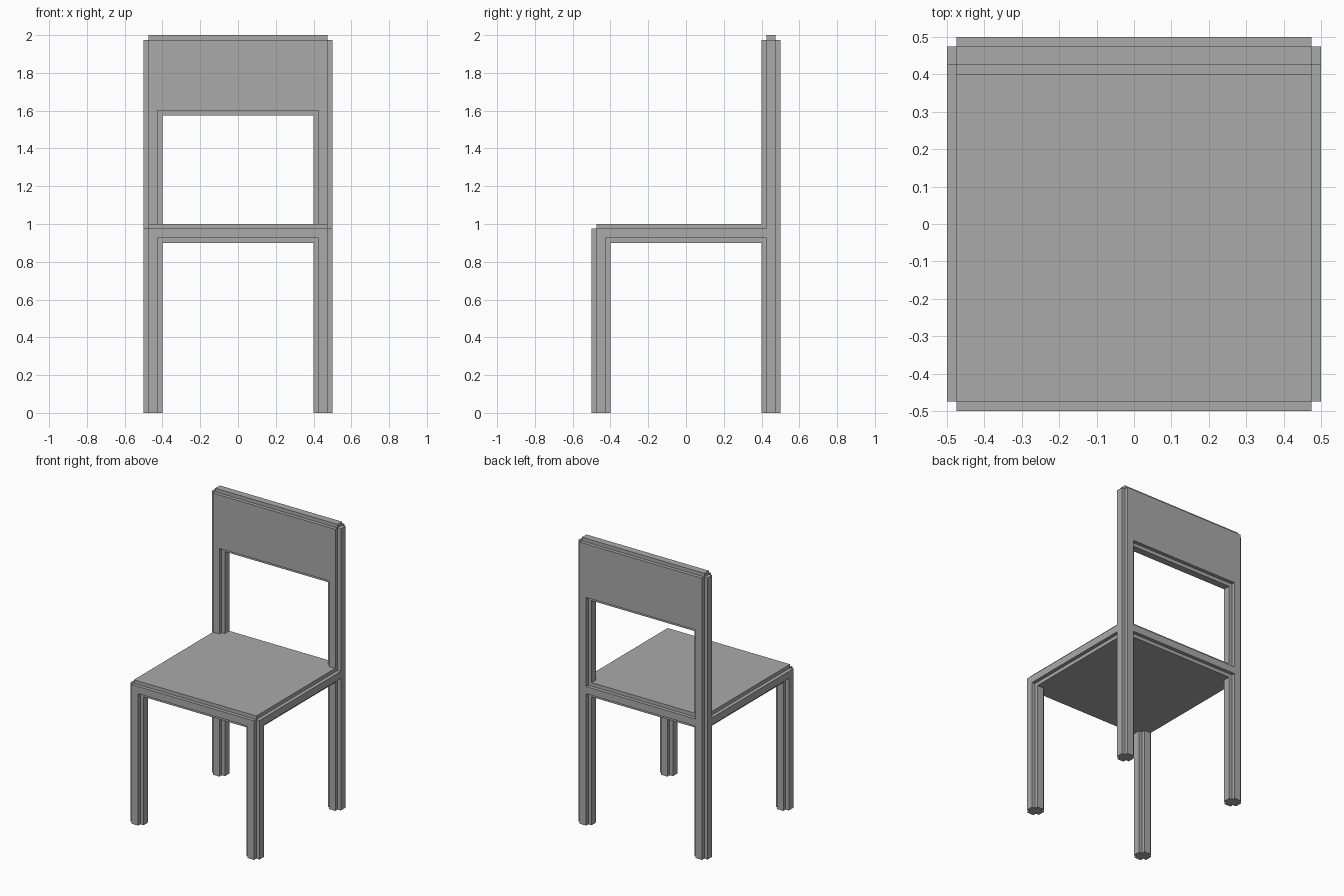
import bpy
import bmesh

if "Cube" in bpy.data.objects:
    bpy.data.objects.remove(bpy.data.objects["Cube"], do_unlink=True)

STEP = 0.025   # width of the square rebate along every edge
HALF = 0.5     # half the seat width
BAR = 0.1      # thickness of every leg, seat and back member

grey = bpy.data.materials.new("plain_grey")
grey.use_nodes = True
COLOUR = (0.4, 0.4, 0.4, 1)
grey.diffuse_color = COLOUR
grey.node_tree.nodes["Principled BSDF"].inputs["Base Color"].default_value = COLOUR


def rect_outline(hx, hy):
    return [(-hx, -hy), (hx, -hy), (hx, hy), (-hx, hy)]


def cross_outline(hx, hy):
    """Rectangle with a square notch cut from each corner."""
    ix, iy = hx - STEP, hy - STEP
    quarter = [(ix, hy), (ix, iy), (hx, iy)]
    points = []
    for sx, sy in ((1, 1), (1, -1), (-1, -1), (-1, 1)):
        corner = [(sx * x, sy * y) for x, y in quarter]
        points += corner if sx * sy > 0 else corner[::-1]
    return points[::-1]


def prism(bm, outline, z0, z1):
    """Extrude a flat outline from z0 up to z1."""
    base = bm.faces.new([bm.verts.new((x, y, z0)) for x, y in outline])
    result = bmesh.ops.extrude_face_region(bm, geom=[base], use_keep_orig=True)
    top = [v for v in result["geom"] if isinstance(v, bmesh.types.BMVert)]
    bmesh.ops.translate(bm, verts=top, vec=(0, 0, z1 - z0))


def make_part(name, layers, x=0, y=0):
    bm = bmesh.new()
    for layer in layers:
        prism(bm, *layer)
    bmesh.ops.recalc_face_normals(bm, faces=bm.faces)
    mesh = bpy.data.meshes.new(name)
    bm.to_mesh(mesh)
    bm.free()
    mesh.materials.append(grey)
    part = bpy.data.objects.new(name, mesh)
    part.location = (x, y, 0)
    bpy.context.collection.objects.link(part)


def slab(name, hx, hy, z0, z1, y=0):
    """Slab with every edge rebated: a cross-shaped layer around a core."""
    make_part(name, [(rect_outline(hx - STEP, hy - STEP), z0, z1),
                     (cross_outline(hx, hy), z0 + STEP, z1 - STEP)], y=y)


def post(name, x, y, z0, z1):
    make_part(name, [(cross_outline(BAR / 2, BAR / 2), z0, z1)], x, y)


SEAT_TOP, SEAT_BASE = 1.0, 1.0 - BAR
BACK_BASE, BACK_TOP = 1.575, 2.0
INSET = HALF - BAR / 2

# Seat and upper back panel
slab("seat", HALF, HALF, SEAT_BASE, SEAT_TOP)
slab("back_panel", HALF, BAR / 2, BACK_BASE, BACK_TOP, y=INSET)

# Four legs, and two posts carrying the back panel
for side, sx in (("left", 1), ("right", -1)):
    for end, sy in (("front", -1), ("back", 1)):
        post(f"{end}_leg_{side}", sx * INSET, sy * INSET, 0, SEAT_BASE + STEP)
    post(f"back_post_{side}", sx * INSET, INSET, SEAT_TOP - STEP, BACK_BASE + STEP)
